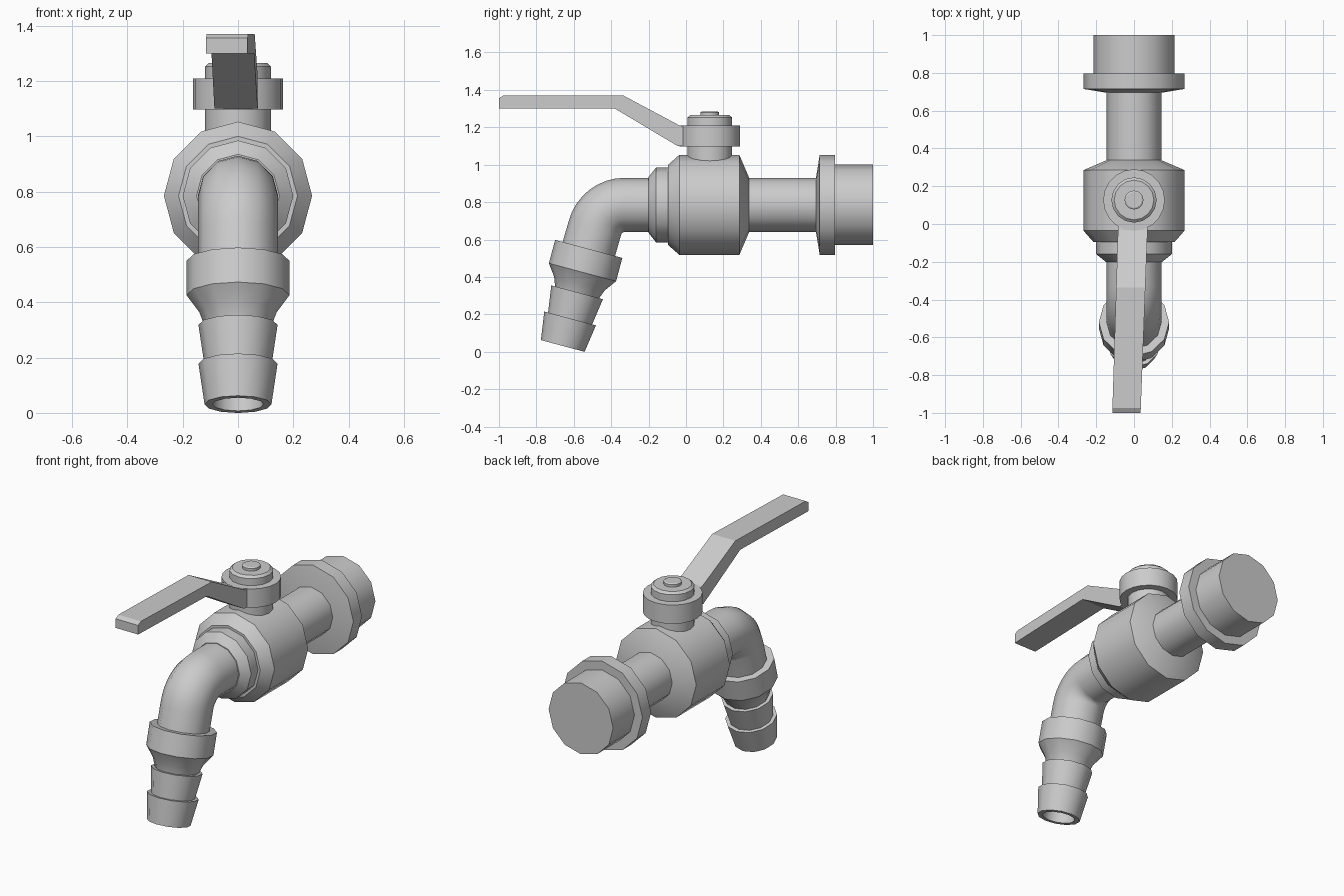
import bpy, bmesh
from math import sin, cos, tan, pi, radians
from mathutils import Vector

if "Cube" in bpy.data.objects:
    bpy.data.objects.remove(bpy.data.objects["Cube"])

AXIS_Z = 0.785   # height of the pipe centre line


def finish(name, bm):
    bmesh.ops.recalc_face_normals(bm, faces=bm.faces)
    me = bpy.data.meshes.new(name)
    bm.to_mesh(me)
    bm.free()
    ob = bpy.data.objects.new(name, me)
    bpy.context.collection.objects.link(ob)
    bpy.ops.object.select_all(action='DESELECT')
    ob.select_set(True)
    bpy.context.view_layer.objects.active = ob
    bpy.ops.object.shade_smooth_by_angle(angle=radians(31))
    return ob


def tube(name, stations, sides=12):
    """Skin rings given as (y, z, tilt, radius); tilt 0 faces -y, 90 faces down."""
    bm = bmesh.new()
    rings = []
    for y, z, tilt, r in stations:
        n = Vector((0, -sin(tilt), cos(tilt)))
        c = Vector((0, y, z))
        rings.append([bm.verts.new(c + r * (cos(a) * Vector((1, 0, 0)) + sin(a) * n))
                      for a in (2 * pi * i / sides for i in range(sides))])
    for a, b in zip(rings, rings[1:]):
        for i in range(sides):
            j = (i + 1) % sides
            bm.faces.new((a[i], a[j], b[j], b[i]))
    bm.faces.new(rings[0])
    bm.faces.new(rings[-1])
    return finish(name, bm)


def along_y(name, profile):
    return tube(name, [(y, AXIS_Z, 0, r) for y, r in profile])


def upright(name, profile, sides):
    return tube(name, [(0.127, z, -pi / 2, r) for z, r in profile], sides)


# Valve body with stepped front collar
along_y("valve_body", [(0.34, 0.14), (0.285, 0.268), (-0.035, 0.268), (-0.095, 0.215)])
along_y("front_collar", [(-0.08, 0.2), (-0.16, 0.2), (-0.2, 0.15)])

# Inlet pipe, wall flange and threaded end
along_y("inlet_pipe", [(0.3, 0.145), (0.72, 0.145)])
along_y("wall_flange", [(0.695, 0.147), (0.715, 0.268), (0.797, 0.268), (0.797, 0.2)])
along_y("inlet_end", [(0.79, 0.215), (1.0, 0.215)])

# Bent spout pipe: corner of the two centre lines, then a 75 degree arc
TURN = radians(75)
corner_y, bend_r = -0.454, 0.165
arc_y = corner_y + bend_r * tan(TURN / 2)
elbow = [(-0.15, AXIS_Z, 0, 0.145)]
for i in range(9):
    t = TURN * i / 8
    elbow.append((arc_y - bend_r * sin(t), AXIS_Z - bend_r * (1 - cos(t)), t, 0.145))


def down_spout(t, r):
    """Ring at distance t back up from the spout tip."""
    return (-0.659 + t * cos(TURN), 0.031 + t * sin(TURN), TURN, r)


elbow.append(down_spout(0.5, 0.145))
tube("spout_elbow", elbow)

# Hose barb with collar and hollow tip
barb = [(0.537, 0.14), (0.537, 0.186), (0.408, 0.186), (0.345, 0.14), (0.297, 0.122),
        (0.297, 0.143), (0.152, 0.122), (0.152, 0.143), (0.0, 0.121), (0.0, 0.092), (0.25, 0.092)]
tube("hose_barb", [down_spout(t, r) for t, r in barb])

# Stem, handle hub and top nut
upright("valve_stem", [(0.95, 0.12), (1.12, 0.12)], 16)
upright("handle_hub", [(1.097, 0.163), (1.21, 0.163)], 20)
upright("stem_nut", [(1.2, 0.12), (1.252, 0.12), (1.265, 0.105)], 16)
upright("stem_tip", [(1.255, 0.05), (1.28, 0.05), (1.285, 0.042)], 16)

# Cranked lever, side profile (y, z), narrowing and drifting to -x
side = [(0.02, 1.2), (-0.035, 1.21), (-0.335, 1.37), (-0.975, 1.37), (-1.0, 1.355),
        (-1.0, 1.3), (-0.38, 1.3), (-0.045, 1.1), (0.02, 1.1)]
bm = bmesh.new()
left = [bm.verts.new((-0.084 + 0.031 * y, y, z)) for y, z in side]
right = [bm.verts.new((0.073 + 0.038 * y, y, z)) for y, z in side]
bm.faces.new(left)
bm.faces.new(right)
for i in range(len(side)):
    j = (i + 1) % len(side)
    bm.faces.new((left[i], left[j], right[j], right[i]))
lever = finish("lever_handle", bm)
lever.data.shade_flat()
